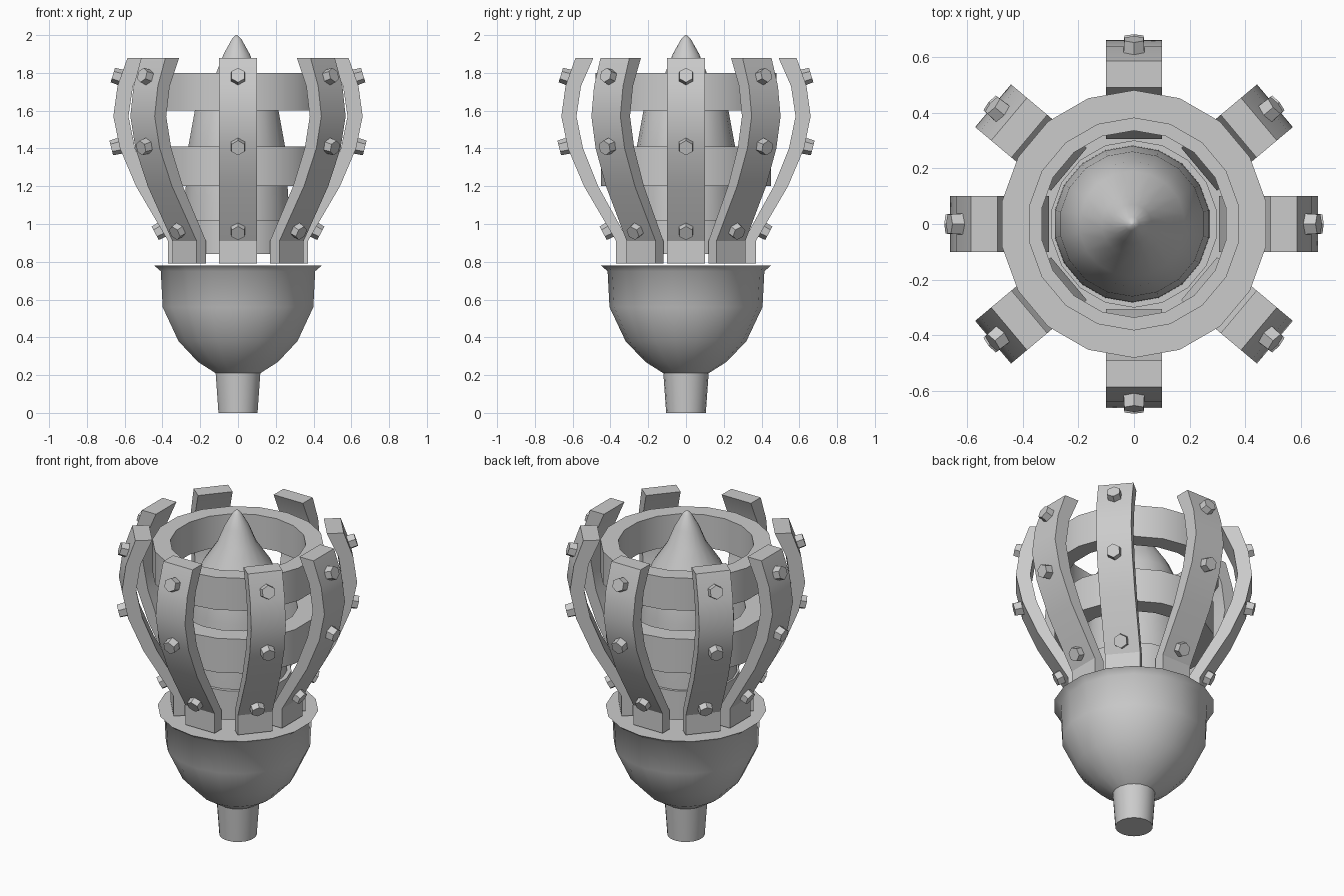
import bpy, bmesh, math
from mathutils import Vector, Matrix

if "Cube" in bpy.data.objects:
    bpy.data.objects.remove(bpy.data.objects["Cube"])

SIDES = 18


def finish(name, bm, smooth=None):
    bmesh.ops.recalc_face_normals(bm, faces=bm.faces[:])
    mesh = bpy.data.meshes.new(name)
    bm.to_mesh(mesh)
    bm.free()
    ob = bpy.data.objects.new(name, mesh)
    bpy.context.collection.objects.link(ob)
    if smooth:
        bpy.ops.object.select_all(action='DESELECT')
        ob.select_set(True)
        bpy.context.view_layer.objects.active = ob
        bpy.ops.object.shade_smooth_by_angle(angle=math.radians(smooth))
    return ob


def lathe(name, profile, closed=False, smooth=45):
    """Revolve (radius, z) points; open profiles get flat end caps."""
    bm = bmesh.new()
    rings = []
    for r, z in profile:
        rings.append([bm.verts.new((r * math.cos(a), r * math.sin(a), z))
                      for a in (math.pi / 2 + 2 * math.pi * i / SIDES for i in range(SIDES))])
    pairs = list(zip(rings, rings[1:]))
    if closed:
        pairs.append((rings[-1], rings[0]))
    else:
        bm.faces.new(rings[0])
        bm.faces.new(rings[-1])
    for a, b in pairs:
        for i in range(SIDES):
            j = (i + 1) % SIDES
            bm.faces.new((a[i], a[j], b[j], b[i]))
    return finish(name, bm, smooth)


def band(name, r_in, r_out, z0, z1):
    return lathe(name, [(r_in, z0), (r_out, z0), (r_out, z1), (r_in, z1)], True, 30)


# Bowl-shaped holder with stem and flared rim
lathe("bowl", [(.105, 0), (.12, .21), (.215, .27), (.32, .38), (.405, .56),
               (.415, .75), (.45, .78)], smooth=50)

# Tapered core with flared spike
core = lathe("core_spike", [(.285, .84), (.28, 1.1), (.26, 1.41), (.225, 1.6), (.19, 1.68),
                            (.11, 1.8), (.07, 1.9), (.025, 1.98), (.005, 2.0)], smooth=50)
core.location.x = -.007

# Rings
band("lower_ring", .22, .30, .84, 1.02)
band("middle_ring", .335, .45, 1.2, 1.41)
band("upper_ring", .38, .48, 1.6, 1.8)

# Curved straps: outer radius, inner radius, height
STRAP = [(.37, .305, .79), (.37, .305, .91), (.54, .465, 1.2), (.625, .545, 1.4),
         (.66, .58, 1.57), (.638, .556, 1.73), (.585, .49, 1.88)]
# Bolts: surface radius, height, outward tilt
BOLTS = [(.40, .965, -28), (.63, 1.41, -14), (.622, 1.78, 17)]

for n, deg in enumerate((0, 40, 90, 140, 180, 220, 270, 320)):
    spin = Matrix.Rotation(math.radians(deg), 4, 'Z')

    bm = bmesh.new()
    rows = []
    for ro, ri, z in STRAP:
        rows.append([bm.verts.new(spin @ Vector(p)) for p in
                     ((ro, -.1, z), (ro, .1, z), (ri, .1, z), (ri, -.1, z))])
    bm.faces.new(rows[0])
    bm.faces.new(rows[-1])
    for a, b in zip(rows, rows[1:]):
        for i in range(4):
            j = (i + 1) % 4
            bm.faces.new((a[i], a[j], b[j], b[i]))
    finish(f"strap_{n + 1}", bm, 30)

    # Hex bolt heads along the strap
    bm = bmesh.new()
    for r, z, tilt in BOLTS:
        m = (spin @ Matrix.Translation((r + .012, 0, z))
             @ Matrix.Rotation(math.radians(90 - tilt), 4, 'Y')
             @ Matrix.Rotation(math.radians(30), 4, 'Z'))
        bmesh.ops.create_cone(bm, cap_ends=True, segments=6, radius1=.044, radius2=.04,
                              depth=.06, matrix=m)
    finish(f"strap_bolts_{n + 1}", bm)
